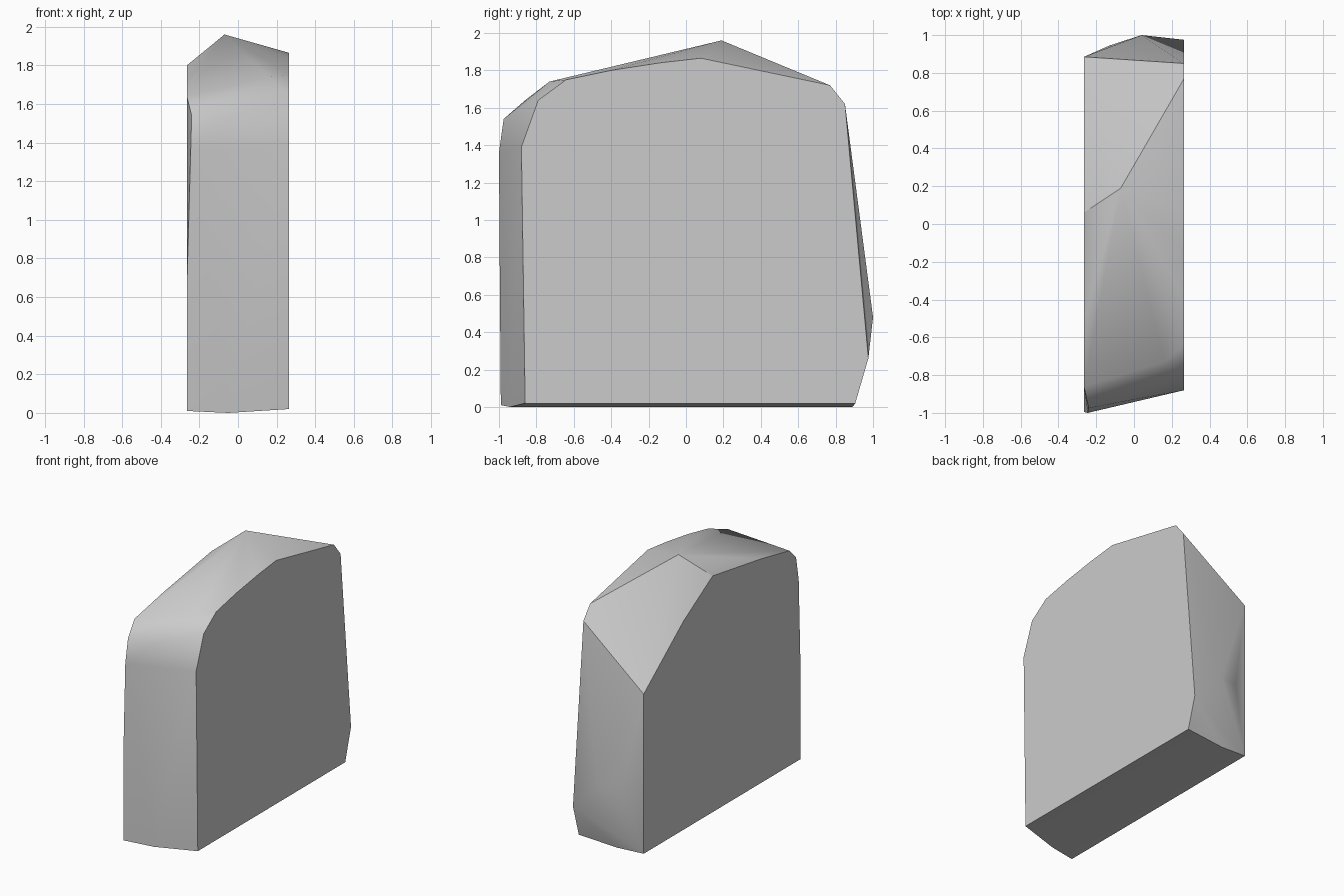
import bpy
import bmesh
from math import radians

default_cube = bpy.data.objects.get("Cube")
if default_cube:
    bpy.data.objects.remove(default_cube, do_unlink=True)


def flat_material(name, colour):
    material = bpy.data.materials.new(name)
    material.use_nodes = True
    material.diffuse_color = colour
    shader = material.node_tree.nodes["Principled BSDF"]
    shader.inputs["Base Color"].default_value = colour
    shader.inputs["Roughness"].default_value = 0.9
    return material


HALF_WIDTH = 0.265

# Outline of each flat side of the slab, as (y, z)
left_side = [(-.86, .02), (-.88, 1.39), (-.79, 1.64), (-.64, 1.75),
             (-.4, 1.8), (-.14, 1.84), (.08, 1.865), (.77, 1.72),
             (.85, 1.62), (.975, .26), (.905, .02)]
right_side = [(-.99, .01), (-.995, .64), (-.86, 1.64), (-.51, 1.71),
              (.06, 1.8), (.41, 1.59), (.885, 1.22), (.885, .01)]

# Chipped corners between the two sides, as (x, y, z)
top_chips = [(-.07, .19, 1.96)]
front_chips = [(.16, -.73, 1.74), (-.24, -.975, 1.54),
               (-.06, -.94, 1.53), (-.245, -1, 1.36)]
back_chips = [(.04, 1, .48), (-.13, .945, .5)]
base_chips = [(-.05, -.94, 0), (-.05, .89, 0)]

points = [(HALF_WIDTH, y, z) for y, z in left_side]
points += [(-HALF_WIDTH, y, z) for y, z in right_side]
points += top_chips + front_chips + back_chips + base_chips

# Wrap the corners into one solid stone and merge coplanar triangles
bm = bmesh.new()
for point in points:
    bm.verts.new(point)
hull = bmesh.ops.convex_hull(bm, input=bm.verts[:])
unused = [v for v in bm.verts if not v.link_faces]
bmesh.ops.delete(bm, geom=unused, context="VERTS")
bmesh.ops.dissolve_limit(bm, angle_limit=radians(0.5),
                         verts=bm.verts[:], edges=bm.edges[:])
bmesh.ops.recalc_face_normals(bm, faces=bm.faces[:])

mesh = bpy.data.meshes.new("stone_slab")
bm.to_mesh(mesh)
bm.free()
mesh.materials.append(flat_material("stone grey", (0.6, 0.6, 0.6, 1)))

stone_slab = bpy.data.objects.new("stone_slab", mesh)
bpy.context.collection.objects.link(stone_slab)

# Soft shallow facets, crisp outer edges
bpy.ops.object.select_all(action="DESELECT")
stone_slab.select_set(True)
bpy.context.view_layer.objects.active = stone_slab
bpy.ops.object.shade_smooth_by_angle(angle=radians(30))
